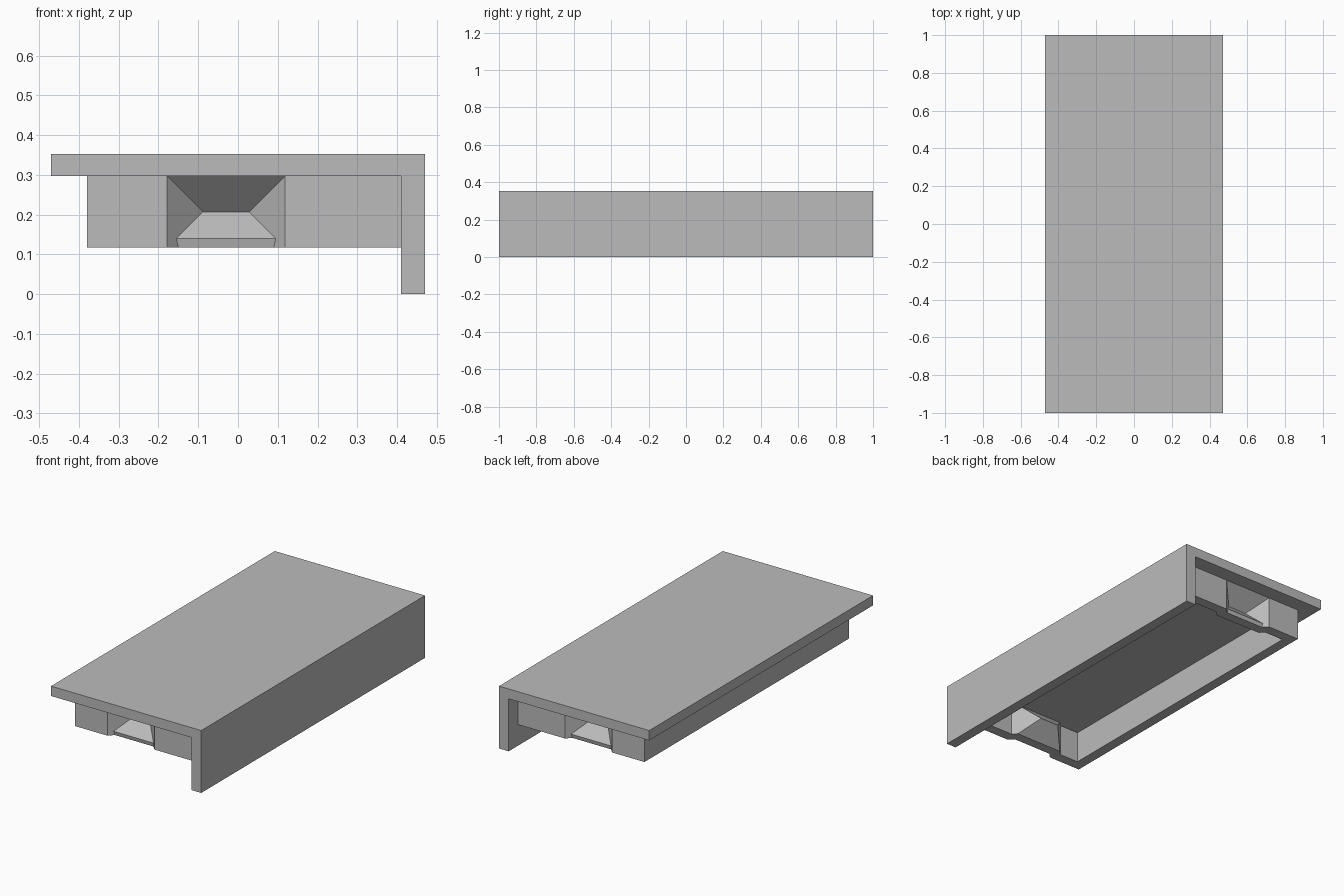
import bpy, bmesh

cube = bpy.data.objects.get("Cube")
if cube:
    bpy.data.objects.remove(cube, do_unlink=True)

grey = bpy.data.materials.new("plain grey")
grey.use_nodes = True
colour = (0.5, 0.5, 0.5, 1)
grey.diffuse_color = colour
grey.node_tree.nodes["Principled BSDF"].inputs["Base Color"].default_value = colour

TOP, UNDER, LOW = 0.353, 0.297, 0.118   # slab top, slab underside, frame bottom
WIDE, END = 0.47, 0.914                 # slab half width, frame half length
LEFT, RIGHT = -0.38, 0.41               # outer sides of the frame
T, SLANT = 0.059, 0.083                 # sheet thickness, and measured across a 45 degree bend
MID, HALF = -0.03, 0.148                # centre and half width of the grip opening


def finish(name, bm):
    bmesh.ops.recalc_face_normals(bm, faces=bm.faces)
    mesh = bpy.data.meshes.new(name)
    bm.to_mesh(mesh)
    bm.free()
    mesh.materials.append(grey)
    obj = bpy.data.objects.new(name, mesh)
    bpy.context.collection.objects.link(obj)
    return obj


def prism(name, outline, offset):
    """Extrude a flat outline of 3D points along an offset."""
    bm = bmesh.new()
    face = bm.faces.new([bm.verts.new(p) for p in outline])
    ext = bmesh.ops.extrude_face_region(bm, geom=[face])["geom"]
    moved = [v for v in ext if isinstance(v, bmesh.types.BMVert)]
    bmesh.ops.translate(bm, verts=moved, vec=offset)
    return finish(name, bm)


def frame_wall(name, plan):
    return prism(name, [(x, y, LOW) for x, y in plan], (0, 0, UNDER - LOW))


def grip(name, side):
    """Bent sheet recess: a V groove with 45 degree cheeks, pressed into an end wall."""
    inner = [(0, UNDER), (0.09, 0.207), (0.023, 0.14), (0.028, LOW), (0, LOW)]
    outer = [(T, UNDER), (SLANT, UNDER), (0.173, 0.207),
             (0.09, 0.124), (0.084, LOW), (T, LOW)]
    bm = bmesh.new()

    def column(points, half, s):
        return [bm.verts.new((MID + s * (half - d), side * (END - d), z))
                for d, z in points]

    il, ir = [column(inner, HALF, s) for s in (-1, 1)]
    ol, orr = [column(outer, HALF + SLANT, s) for s in (-1, 1)]
    # groove faces and their backs
    for i in range(3):
        bm.faces.new([il[i], il[i + 1], ir[i + 1], ir[i]])
        bm.faces.new([ol[i + 1], ol[i + 2], orr[i + 2], orr[i + 1]])
    # cheeks, and the joints with the end wall
    for a, b in ((il, ol), (ir, orr)):
        bm.faces.new(a)
        bm.faces.new(b)
        bm.faces.new([a[0], a[4], b[5], b[0]])
    # upper and lower rims
    bm.faces.new([il[0], ir[0], orr[0], orr[1], ol[1], ol[0]])
    bm.faces.new([il[4], il[3], ir[3], ir[4], orr[5], orr[4], ol[4], ol[5]])
    return finish(name, bm)


# top slab with the drop panel along one long side
prism("top_and_side_panel",
      [(x, -1, z) for x, z in ((-WIDE, TOP), (WIDE, TOP), (WIDE, 0),
                               (RIGHT, 0), (RIGHT, UNDER), (-WIDE, UNDER))],
      (0, 2, 0))

# long walls of the under-frame
inside = END - T
for name, a, b in (("frame_right_wall", LEFT, LEFT + T),
                   ("frame_left_wall", RIGHT - T, RIGHT)):
    frame_wall(name, [(a, -inside), (b, -inside), (b, inside), (a, inside)])

# end walls with a grip recess in each
for label, side in (("front", -1), ("back", 1)):
    for hand, edge, s in (("right", LEFT, -1), ("left", RIGHT, 1)):
        lip = MID + s * HALF
        joint = MID + s * (HALF + SLANT - T)
        frame_wall(f"{label}_end_wall_{hand}",
                   [(edge, side * END), (lip, side * END),
                    (joint, side * inside), (edge, side * inside)])
    grip(f"{label}_grip_recess", side)
